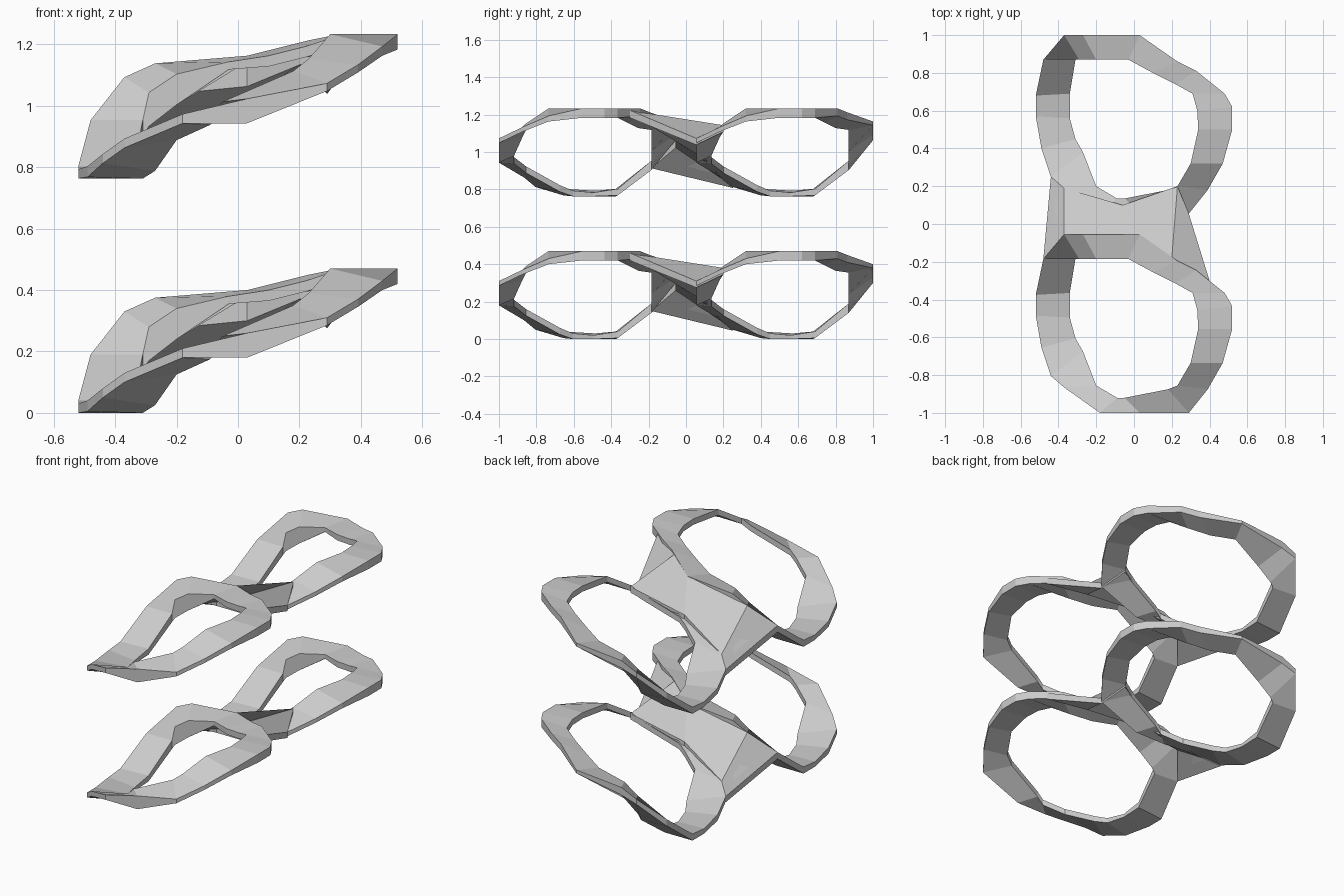
import bpy, bmesh

LAYER_STEP = 0.763     # height between the two stacked frames
RING_STEP = -1.055     # offset between the two rings of a frame

# Ring stations: outer edge (x, y, top z, bottom z), inner edge (x, y, top z, optional bottom z)
RING = [
    ((-.52, .57, .03, .00), (-.34, .56, .02)),
    ((-.52, .68, .04, .00), (-.34, .69, .04)),
    ((-.48, .87, .19, .15), (-.31, .87, .19, .14)),
    ((-.37, 1.0, .33, .30), (-.29, .87, .28, .17)),
    ((-.27, 1.0, .375, .33), (-.20, .87, .34, .24)),
    ((.03, 1.0, .40, .38), (-.03, .87, .38, .355)),
    ((.23, .86, .45, .41), (.10, .80, .40)),
    ((.33, .81, .47, .43), (.22, .74, .43)),
    ((.48, .69, .47, .42), (.31, .69, .46)),
    ((.52, .62, .47, .42), (.335, .60, .47)),
    ((.52, .50, .47, .42), (.34, .50, .47)),
    ((.47, .32, .43, .40), (.30, .32, .47)),
    ((.39, .18, .37, .345), (.23, .20, .39)),
    ((.29, .055, .31, .285), (.18, .18, .35)),
    ((.03, .055, .26, .18), (-.05, .135, .25)),
    ((-.18, .055, .21, .18), (-.09, .135, .21)),
    ((-.37, .19, .13, .10), (-.20, .20, .16)),
    ((-.44, .25, .08, .05), (-.27, .38, .06)),
    ((-.49, .40, .04, .005), (-.31, .45, .03)),
]

# Bridge stations: rear edge of front ring to front edge of rear ring
BRIDGE = [
    ((-.48, -.185, .19, .15), (-.44, .25, .08)),
    ((-.37, -.055, .33, .26), (-.37, .19, .13)),
    ((.03, -.055, .40, .30), (-.06, .10, .25, .20)),
    ((.20, -.18, .44, .37), (.23, .20, .38)),
    ((.40, -.30, .46, .42), (.29, .055, .31)),
]


def loft(name, stations, closed, dy, dz):
    """Skin four-sided sections into a solid band with flat faces."""
    bm = bmesh.new()
    rows = []
    for (ox, oy, ot, ob), (ix, iy, it, *low) in stations:
        ib = low[0] if low else max(it - 0.035, 0)
        section = [(ox, oy, ob), (ox, oy, ot), (ix, iy, it), (ix, iy, ib)]
        rows.append([bm.verts.new((x, y + dy, z + dz)) for x, y, z in section])
    for i in range(len(rows) if closed else len(rows) - 1):
        a, b = rows[i], rows[(i + 1) % len(rows)]
        for k in range(4):
            m = (k + 1) % 4
            bm.faces.new((a[k], a[m], b[m], b[k]))
    if not closed:
        bm.faces.new(rows[0])
        bm.faces.new(rows[-1][::-1])
    bmesh.ops.recalc_face_normals(bm, faces=bm.faces)
    mesh = bpy.data.meshes.new(name)
    bm.to_mesh(mesh)
    bm.free()
    ob = bpy.data.objects.new(name, mesh)
    bpy.context.collection.objects.link(ob)
    return ob


# Two stacked frames, each with a rear ring, a front ring and a bridge
for level, label in enumerate(("lower", "upper")):
    dz = level * LAYER_STEP
    loft(label + "_rear_ring", RING, True, 0, dz)
    loft(label + "_front_ring", RING, True, RING_STEP, dz)
    loft(label + "_bridge", BRIDGE, False, 0, dz)
